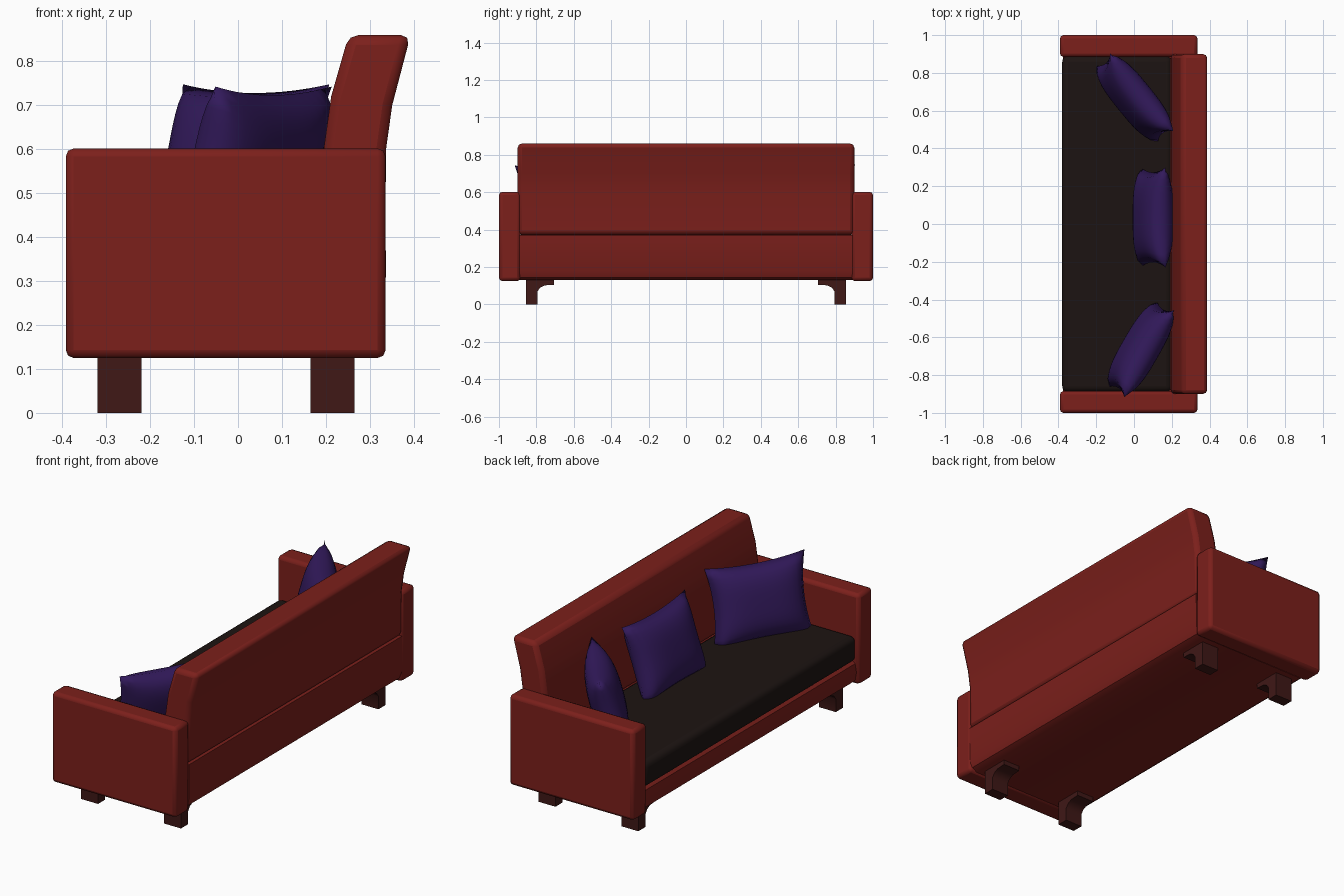
import bpy, bmesh
from math import radians
from mathutils import Matrix, Vector

if "Cube" in bpy.data.objects:
    bpy.data.objects.remove(bpy.data.objects["Cube"])


def material(name, rgb):
    m = bpy.data.materials.new(name)
    m.diffuse_color = (*rgb, 1)
    m.use_nodes = True
    m.node_tree.nodes["Principled BSDF"].inputs["Base Color"].default_value = m.diffuse_color
    return m


RED = material("red fabric", (0.2, 0.014, 0.011))
DARK = material("dark fabric", (0.012, 0.007, 0.006))
PURPLE = material("purple fabric", (0.032, 0.01, 0.105))
WOOD = material("dark wood", (0.05, 0.009, 0.008))


def finish(name, bm, mat, bevel=0.0, segments=2, angle=35):
    bmesh.ops.recalc_face_normals(bm, faces=bm.faces)
    me = bpy.data.meshes.new(name)
    bm.to_mesh(me)
    bm.free()
    ob = bpy.data.objects.new(name, me)
    bpy.context.collection.objects.link(ob)
    me.materials.append(mat)
    if bevel:
        mod = ob.modifiers.new("bevel", 'BEVEL')
        mod.width, mod.segments = bevel, segments
        mod.limit_method = 'ANGLE'
        mod.angle_limit = radians(40)
    bpy.ops.object.select_all(action='DESELECT')
    ob.select_set(True)
    bpy.context.view_layer.objects.active = ob
    bpy.ops.object.shade_smooth_by_angle(angle=radians(angle))
    return ob


def prism(name, points, depth, mat, **kw):
    """Extrude a closed outline of 3D points along a vector."""
    bm = bmesh.new()
    face = bm.faces.new([bm.verts.new(p) for p in points])
    ext = bmesh.ops.extrude_face_region(bm, geom=[face])
    verts = [v for v in ext['geom'] if isinstance(v, bmesh.types.BMVert)]
    bmesh.ops.translate(bm, verts=verts, vec=Vector(depth))
    return finish(name, bm, mat, **kw)


def box(name, lo, hi, mat, **kw):
    pts = [(lo[0], lo[1], lo[2]), (hi[0], lo[1], lo[2]),
           (hi[0], hi[1], lo[2]), (lo[0], hi[1], lo[2])]
    return prism(name, pts, (0, 0, hi[2] - lo[2]), mat, **kw)


def pillow(name, loc, turn, tilt, w=0.265, h=0.205, t=0.085, n=16):
    """Square cushion with pinched edges and pointed corners."""
    bm = bmesh.new()
    for side in (-1, 1):
        grid = []
        for i in range(n + 1):
            row = []
            for j in range(n + 1):
                u, v = 2 * i / n - 1, 2 * j / n - 1
                puff = ((1 - u ** 4) * (1 - v ** 4)) ** 0.55
                puff *= 1 - 0.25 * (u * u + v * v) / 2
                row.append(bm.verts.new((w * u * (1 - 0.10 * (1 - v * v)),
                                         side * t * puff,
                                         h * v * (1 - 0.10 * (1 - u * u)))))
            grid.append(row)
        for i in range(n):
            for j in range(n):
                bm.faces.new((grid[i][j], grid[i + 1][j],
                              grid[i + 1][j + 1], grid[i][j + 1]))
    bmesh.ops.remove_doubles(bm, verts=bm.verts, dist=1e-5)
    bm.transform(Matrix.Translation(loc) @ Matrix.Rotation(radians(turn), 4, 'Z')
                 @ Matrix.Rotation(radians(-tilt), 4, 'X'))
    return finish(name, bm, PURPLE, angle=180)


# Base frame with raised rear rail
base = [(-0.35, 0.13), (0.29, 0.13), (0.322, 0.145), (0.335, 0.18), (0.337, 0.37),
        (0.2, 0.37), (0.2, 0.25), (-0.35, 0.25), (-0.37, 0.235),
        (-0.377, 0.19), (-0.37, 0.145)]
prism("base_frame", [(x, -0.89, z) for x, z in base], (0, 1.78, 0), RED)

# Curved, leaning backrest
back = [(0.193, 0.372), (0.335, 0.372), (0.337, 0.60), (0.351, 0.70), (0.393, 0.86),
        (0.252, 0.86), (0.212, 0.72), (0.195, 0.60)]
prism("backrest", [(x, -0.9, z) for x, z in back], (0, 1.8, 0), RED, bevel=0.022)

# Seat cushion
box("seat_cushion", (-0.38, -0.888, 0.25), (0.2, 0.888, 0.385), DARK,
    bevel=0.03, segments=4)

# Arms and bracket legs, mirrored left and right
leg = [(0.855, 0), (0.855, 0.13), (0.705, 0.13), (0.705, 0.105), (0.755, 0.102),
       (0.78, 0.09), (0.795, 0.068), (0.795, 0)]
for s, side in ((-1, "near"), (1, "far")):
    y0, y1 = sorted((s * 0.885, s * 1.0))
    box(f"{side}_arm", (-0.392, y0, 0.125), (0.336, y1, 0.602), RED,
        bevel=0.018, segments=2)
    for x, end in ((-0.32, "front"), (0.165, "rear")):
        prism(f"{side}_{end}_leg", [(x, s * y, z) for y, z in leg], (0.1, 0, 0), WOOD)

# Throw pillows
pillow("middle_pillow", (0.1, 0.035, 0.54), -90, 19)
pillow("left_pillow", (0.0, 0.665, 0.55), -51, 15)
pillow("right_pillow", (0.035, -0.66, 0.545), -120, 15)
